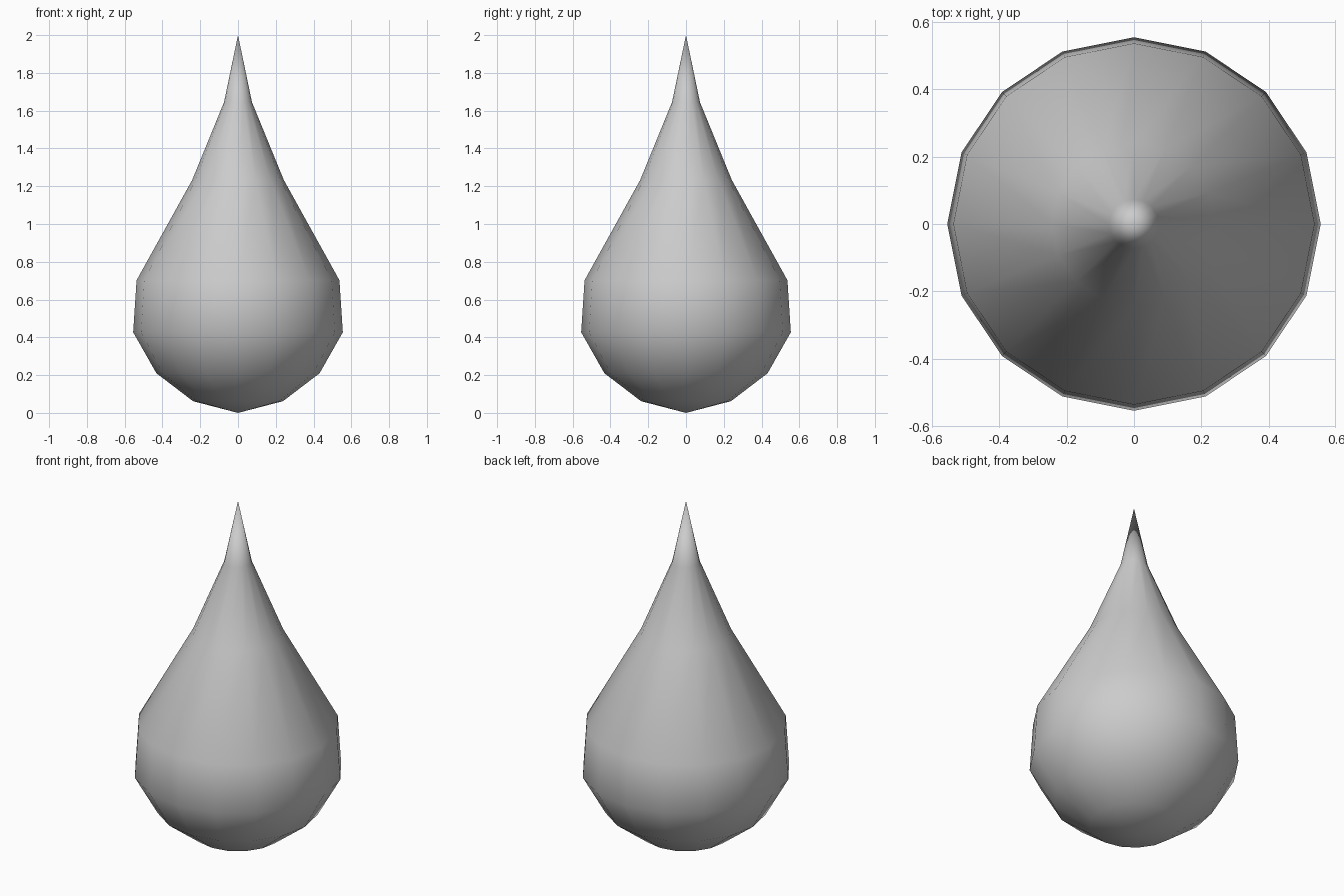
import bpy, bmesh
from math import cos, sin, tau

if "Cube" in bpy.data.objects:
    bpy.data.objects.remove(bpy.data.objects["Cube"])

SIDES = 16
# Teardrop profile: (radius, height) for each ring, between the two poles
PROFILE = [(0.238, 0.062), (0.432, 0.21), (0.555, 0.427),
           (0.537, 0.702), (0.243, 1.232), (0.074, 1.645)]

bm = bmesh.new()
rings = [[bm.verts.new((r * cos(tau * i / SIDES), r * sin(tau * i / SIDES), z))
          for i in range(SIDES)] for r, z in PROFILE]
bottom = bm.verts.new((0, 0, 0))
tip = bm.verts.new((0, 0, 2))

# Rounded base fan, side walls and pointed top fan
for i in range(SIDES):
    j = (i + 1) % SIDES
    bm.faces.new((bottom, rings[0][j], rings[0][i]))
    for lo, hi in zip(rings, rings[1:]):
        bm.faces.new((lo[i], lo[j], hi[j], hi[i]))
    bm.faces.new((rings[-1][i], rings[-1][j], tip))
for f in bm.faces:
    f.smooth = True

mesh = bpy.data.meshes.new("water_drop")
bm.to_mesh(mesh)
bm.free()
bpy.context.collection.objects.link(bpy.data.objects.new("water_drop", mesh))
